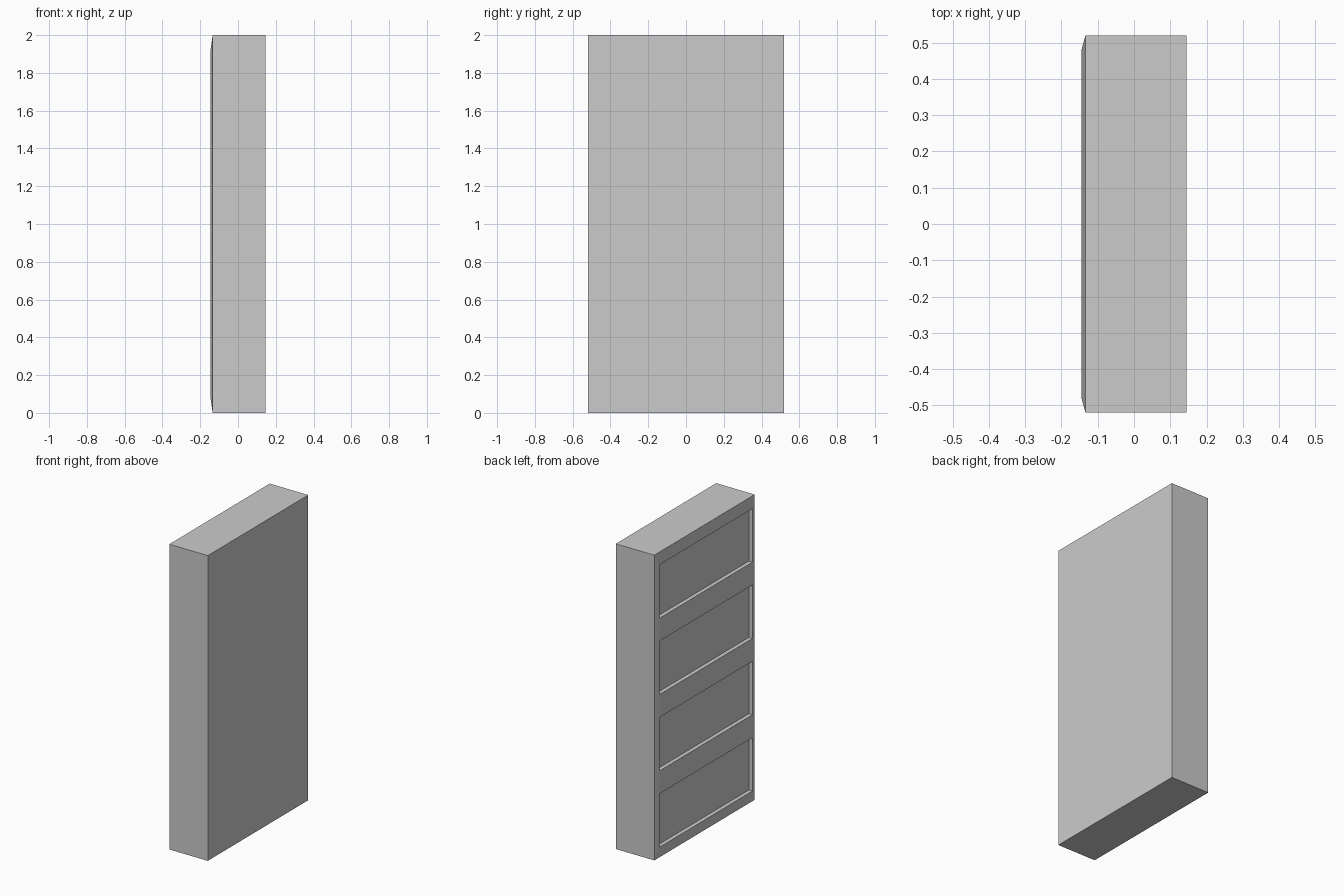
import bpy, bmesh

if "Cube" in bpy.data.objects:
    bpy.data.objects.remove(bpy.data.objects["Cube"])

HX, HY, H = 0.145, 0.52, 2.0      # half depth, half width, height
EDGE_X = -0.134                   # outer rim of the panelled side
IN_Y, IN_Z = 0.48, 0.175          # half size of each opening
RECESS = 0.026
ROWS = 4

bm = bmesh.new()

def loop(x, pts):
    return [bm.verts.new((x, y, z)) for y, z in pts]

# Plain slab: back face and four sides
rect = [(-HY, 0), (HY, 0), (HY, H), (-HY, H)]
back = loop(HX, rect)
rim = loop(EDGE_X, rect)
bm.faces.new(back)
for i in range(4):
    j = (i + 1) % 4
    bm.faces.new((back[i], back[j], rim[j], rim[i]))

# Raised panelled face: ladder of openings and rails
levels = []
for i in range(ROWS):
    c = H / ROWS * (i + 0.5)
    levels += [c - IN_Z, c + IN_Z]
left = loop(-HX, [(-IN_Y, z) for z in levels])
right = loop(-HX, [(IN_Y, z) for z in levels])
openings = []
for i in range(len(levels) - 1):
    f = bm.faces.new((left[i], right[i], right[i + 1], left[i + 1]))
    if i % 2 == 0:
        openings.append(f)

# Sloping border from the rim to the raised face
bm.faces.new((rim[0], rim[1], right[0], left[0]))
bm.faces.new((rim[2], rim[3], left[-1], right[-1]))
bm.faces.new([rim[1], rim[2]] + right[::-1])
bm.faces.new([rim[3], rim[0]] + left)
bmesh.ops.recalc_face_normals(bm, faces=bm.faces[:])

# Recessed panels
for f in openings:
    new = bmesh.ops.extrude_discrete_faces(bm, faces=[f])["faces"][0]
    bmesh.ops.translate(bm, verts=new.verts[:], vec=(RECESS, 0, 0))
bmesh.ops.remove_doubles(bm, verts=bm.verts[:], dist=1e-5)
bmesh.ops.recalc_face_normals(bm, faces=bm.faces[:])

mesh = bpy.data.meshes.new("panelled_slab")
bm.to_mesh(mesh)
bm.free()
bpy.context.collection.objects.link(bpy.data.objects.new("panelled_slab", mesh))
